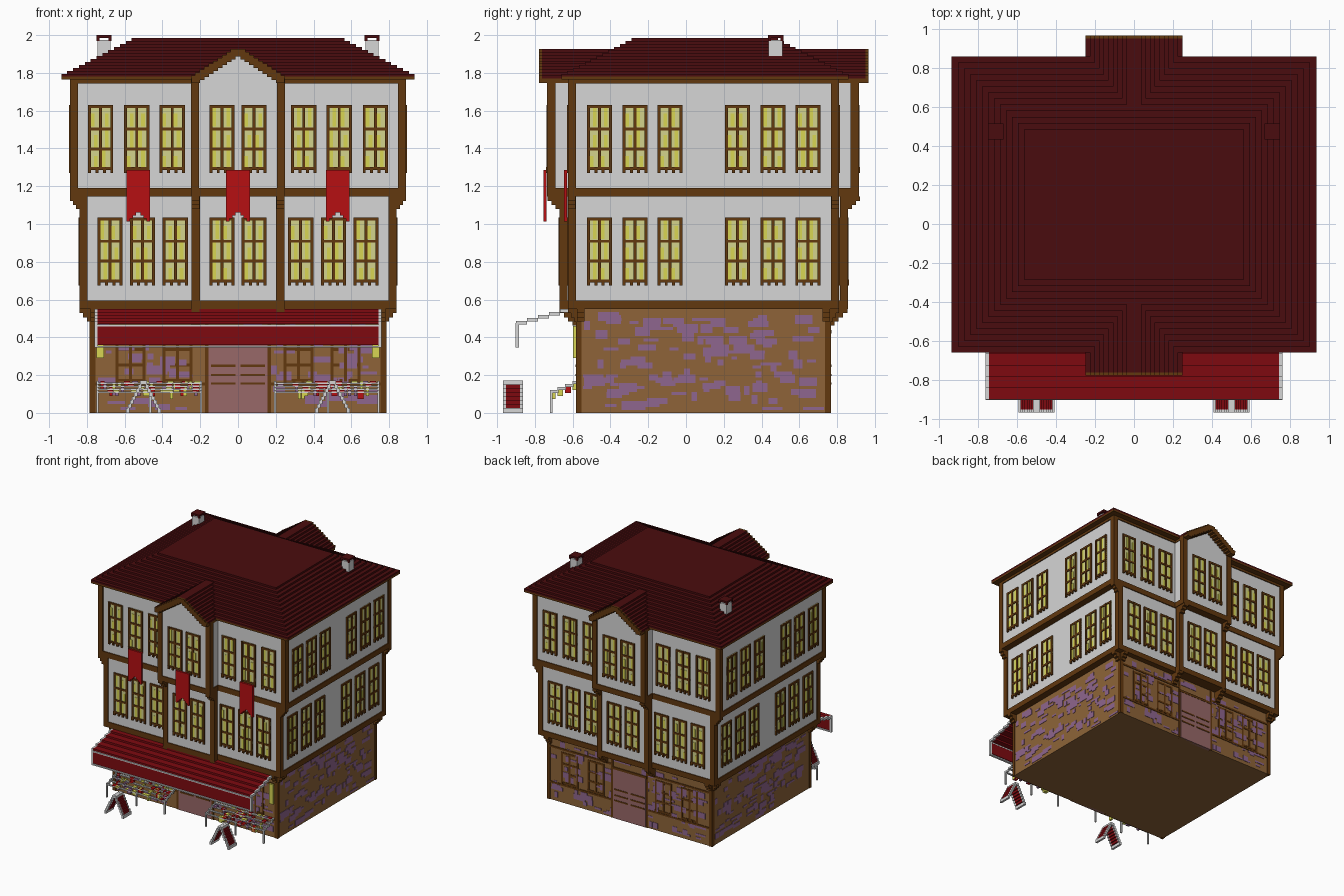
import bpy, bmesh, random

random.seed(4)
V = 0.0157  # block size

if "Cube" in bpy.data.objects:
    bpy.data.objects.remove(bpy.data.objects["Cube"], do_unlink=True)


def material(name, r, g, b):
    lin = [((c / 255 + 0.055) / 1.055) ** 2.4 if c > 10 else c / 255 / 12.92 for c in (r, g, b)]
    m = bpy.data.materials.new(name)
    m.use_nodes = True
    m.diffuse_color = (*lin, 1)
    m.node_tree.nodes["Principled BSDF"].inputs["Base Color"].default_value = (*lin, 1)
    return m


plaster = material("white_plaster", 214, 214, 214)
timber = material("brown_timber", 98, 56, 15)
tile = material("dark_red_tile", 74, 12, 14)
stone = material("brown_stone", 142, 100, 56)
violet = material("violet_stone", 143, 102, 142)
pale = material("pale_glass", 212, 212, 140)
yellow = material("yellow_glass", 216, 214, 84)
red = material("flag_red", 182, 16, 18)
crimson = material("awning_crimson", 126, 10, 16)
mauve = material("door_mauve", 152, 104, 104)


def build(name, mat, boxes):
    """One object out of boxes given as (x0, x1, y0, y1, z0, z1)."""
    bm = bmesh.new()
    for x0, x1, y0, y1, z0, z1 in boxes:
        vs = bmesh.ops.create_cube(bm, size=1)["verts"]
        bmesh.ops.scale(bm, vec=(x1 - x0, y1 - y0, z1 - z0), verts=vs)
        bmesh.ops.translate(bm, vec=((x0 + x1) / 2, (y0 + y1) / 2, (z0 + z1) / 2), verts=vs)
    mesh = bpy.data.meshes.new(name)
    bm.to_mesh(mesh)
    bm.free()
    mesh.materials.append(mat)
    ob = bpy.data.objects.new(name, mesh)
    bpy.context.collection.objects.link(ob)
    return ob


def on_wall(axis, sign, plane, u0, u1, d0, d1, z0, z1):
    """Box on a wall: u along it, d outward from the plane."""
    a, b = sorted((plane + sign * d0, plane + sign * d1))
    return (u0, u1, a, b, z0, z1) if axis == "y" else (a, b, u0, u1, z0, z1)


def mirror_x(boxes):
    return boxes + [(-b, -a, *rest) for a, b, *rest in boxes]


# Storeys: half width, front, back, bottom, top; main bodies and bays
ground = (0.78, -0.577, 0.762, 0, 0.55)
middle = (0.84, -0.625, 0.81, 0.55, 1.15)
upper = (0.89, -0.625, 0.81, 1.145, 1.77)
mid_bay = (0.245, -0.67, 0.857, 0.55, 1.15)
up_bay = (0.25, -0.735, 0.915, 1.145, 1.77)


def storey(name, w, y0, y1, z0, z1, top_beam):
    e, p = 0.008, 0.043
    build(name + "_walls", plaster, [(-w + e, w - e, y0 + e, y1 - e, z0 + e, z1)])
    frame = [(-w, w, y0, y1, z0, z0 + 0.046)]
    if top_beam:
        frame.append((-w, w, y0, y1, z1 - 0.025, z1))
    for ya, yb in ((y0, y0 + p), (y1 - p, y1)):
        frame += mirror_x([(w - p, w, ya, yb, z0, z1)])
    build(name + "_timber_frame", timber, frame)


storey("middle_storey", *middle, False)
storey("upper_storey", *upper, True)
storey("middle_bay", *mid_bay, False)
storey("upper_bay", *up_bay, False)

# Ground storey with scattered violet stones
gw, gy0, gy1, _, gz = ground
build("ground_storey_walls", stone, [(-gw, gw, gy0, gy1, 0, gz)])
walls = {"front": ("y", -1, gy0, -gw, gw), "back": ("y", 1, gy1, -gw, gw),
         "right": ("x", 1, gw, gy0, gy1), "left": ("x", -1, -gw, gy0, gy1)}
for side, (axis, sign, plane, u0, u1) in walls.items():
    stones = []
    for _ in range(115):
        w, h = V * random.randint(2, 7), V * random.randint(1, 3)
        u = random.uniform(u0 + 0.03, u1 - 0.03 - w)
        z = V * random.randint(1, 31)
        stones.append(on_wall(axis, sign, plane, u, u + w, -0.003, 0.003, z, z + h))
    build(side + "_violet_stones", violet, stones)

posts = []
for ya, yb in ((gy0 - 0.005, gy0 + 0.025), (gy1 - 0.025, gy1 + 0.005)):
    posts += mirror_x([(gw - 0.026, gw + 0.005, ya, yb, 0, gz),
                       (0.155, 0.175, ya, yb, 0, gz)])
    for z in (0.145, 0.45):
        posts += mirror_x([(0.16, gw, ya, yb, z, z + V)])
build("ground_timber_frame", timber, posts)

# Windows
frames, panes, glints = [], [], []


def window(wall, u, z, w=0.133, h=0.345):
    def put(to, a, b, d, lo, hi):
        to.append(on_wall(*wall, u + a, u + b, -0.02, d, z + lo, z + hi))
    r = w / 2
    put(panes, -r, r, -0.004, 0, h)
    for a in (-r, -V / 2, r - V):
        put(frames, a, a + V, 0.004, 0, h)
    for f in (0, 0.32, 0.64, 1):
        put(frames, -r, r, 0.003, f * (h - V), f * (h - V) + V)
    for k in range(4):
        put(frames, -r + k * (w - V) / 3, -r + k * (w - V) / 3 + V, 0.005, -V, V)
    for a in (-r + V, V / 2):
        for f in (0.02, 0.34, 0.67):
            s = random.choice((0, 1)) * V
            put(glints, a + s, a + s + V * 1.2, -0.002, f * h, (f + random.choice((0.2, 0.3))) * h)


for sign, k in ((-1, 1), (1, 2)):
    for storey_box, bay, z, us in ((upper, up_bay, 1.285, (0.348, 0.536, 0.727)),
                                   (middle, mid_bay, 0.69, (0.332, 0.506, 0.677))):
        for m in (-1, 1):
            for u in us:
                window(("y", sign, storey_box[k]), m * u, z)
            window(("y", sign, bay[k]), m * 0.085, z)
    for m in (-1, 1):
        for u in (0.32, 0.569):
            window(("y", sign, ground[k]), m * u, 0.165, 0.16, 0.27)
for sign in (-1, 1):
    for body, z in ((upper, 1.285), (middle, 0.69)):
        for u in (-0.458, -0.27, -0.085, 0.272, 0.46, 0.645):
            window(("x", sign, sign * body[0]), u, z)
build("window_frames", timber, frames)
build("window_panes", pale, panes)
build("window_glints", yellow, glints)

# Double doors, front and back
doors, slots = [], []
for side in ("front", "back"):
    wall = walls[side][:3]
    doors.append(on_wall(*wall, -0.155, 0.155, -0.02, 0.006, 0, 0.42))
    for z in (0.155, 0.2, 0.25):
        for m in (-0.077, 0.077):
            slots.append(on_wall(*wall, m - 0.065, m + 0.065, 0, 0.009, z - 0.006, z + 0.006))
    slots.append(on_wall(*wall, -0.165, 0.165, -0.02, 0.008, 0.42, 0.44))
build("doors", mauve, doors)
build("door_slots", timber, slots)

# Stepped brackets under the overhangs
brackets = []


def bracket(axis, sign, plane, reach, u, z, n=4, w=0.04):
    for i in range(n):
        brackets.append(on_wall(axis, sign, plane, u - w / 2, u + w / 2, -0.01,
                                reach * (n - i) / n, z - (i + 1) * 0.022, z - i * 0.022))


for sign, k in ((-1, 1), (1, 2)):
    for m in (-1, 1):
        bracket("y", sign, ground[k], 0.093, m * 0.225, 0.55)
        bracket("y", sign, mid_bay[k], 0.064, m * 0.225, 1.145, 3)
        bracket("y", sign, ground[k], 0.047, m * 0.76, 0.55, 3)
        bracket("x", m, m * gw, 0.06, ground[k] - sign * 0.02, 0.55, 3)
        bracket("x", m, m * middle[0], 0.05, middle[k] - sign * 0.02, 1.145, 3)
build("overhang_brackets", timber, brackets)

# Stepped hip roof
build("eave_board", timber, [(-0.935, 0.935, -0.66, 0.86, 1.765, 1.78)])
steps = []
for i in range(13):
    s = 0.031 * i
    steps.append((-0.935 + s, 0.935 - s, -0.66 + s, 0.86 - s, 1.78 + V * i - V * (i > 0), 1.795 + V * i))
build("hip_roof", tile, steps)

# Arched cross gable over the bays
cover, lining, infill = [], [], []
g0, g1 = -0.778, 0.967
for k in range(10):
    hw, z = 0.25 - 0.0235 * k, 1.77 + V * k
    inner = max(hw - 0.05, 0)
    cover += mirror_x([(inner, hw, g0 + V, g1 - V, z, z + V)])
    for ya, yb in ((g0, g0 + V), (g1 - V, g1)):
        lining += mirror_x([(inner, hw, ya, yb, z, z + V)])
    lining += mirror_x([(inner, hw - 0.004, g0, g1, z - V * 1.5, z)])
    infill.append((-hw + 0.02, hw - 0.02, -0.727, 0.907, z - V, z))
build("gable_roof", tile, cover)
build("gable_rim", timber, lining)
build("gable_infill", plaster, infill)

# Chimneys
build("chimneys", plaster, mirror_x([(0.675, 0.745, 0.438, 0.512, 1.86, 1.975)]))
build("chimney_caps", tile, mirror_x([(0.67, 0.75, 0.434, 0.516, 1.985, 2.0)] + [
    (x, x + V, y, y + V, 1.97, 1.99) for x in (0.67, 0.734) for y in (0.434, 0.5)]))

# Swallow-tailed banners
banners = []
for x, y in ((-0.528, -0.645), (0, -0.755), (0.528, -0.645)):
    banners.append((x - 0.063, x + 0.063, y, y + V, 1.06, 1.285))
    for i in range(3):
        for m in (-1, 1):
            a, b = sorted((x + m * 0.063, x + m * (0.012 + 0.016 * i)))
            banners.append((a, b, y, y + V, 1.06 - V * (i + 1), 1.06 - V * i))
build("banners", red, banners)

# Awning with pale edging
cloth, edging = [], []
for i in range(5):
    y, z = -0.61 - 0.058 * i, 0.55 - V * i
    cloth.append((-0.745, 0.745, y - 0.058, y, z - V, z))
    edging += mirror_x([(0.745, 0.761, y - 0.058, y, z - V * 1.2, z)])
cloth.append((-0.745, 0.745, -0.9, -0.885, 0.36, 0.46))
edging += mirror_x([(0.745, 0.761, -0.902, -0.884, 0.345, 0.475)])
for z in (0.345, 0.457):
    edging.append((-0.755, 0.755, -0.903, -0.884, z, z + 0.01))
build("awning", crimson, cloth)
build("awning_edging", plaster, edging)
build("wall_lanterns", yellow, mirror_x([(0.71, 0.748, -0.597, -0.577, 0.29, 0.46)]))

# Market stands with produce
rails, produce = [], {"red": [], "yellow": [], "violet": []}
for x0, x1 in ((-0.75, -0.19), (0.19, 0.75)):
    for j in range(4):
        y, z = -0.72 + 0.04 * j, 0.105 + V * j
        rails.append((x0, x1, y, y + V, z, z + 0.009))
        for x in (x0, x1 - 0.012):
            rails.append((x, x + 0.012, y, y + 0.045, z, z + V))
        for _ in range(11):
            x = random.uniform(x0 + 0.02, x1 - 0.04)
            low = random.choice((0, 0, V, 2 * V))
            kind = random.choice(("red", "red", "yellow", "yellow", "violet"))
            produce[kind].append((x, x + V * random.choice((1, 2)), y, y + 0.03, z - low, z + V))
    for x in (x0, (x0 + x1) / 2, x1 - 0.012):
        rails.append((x, x + 0.012, -0.72, -0.706, 0, 0.11))
build("stand_rails", plaster, rails)
for kind, mat in (("red", red), ("yellow", yellow), ("violet", violet)):
    build(kind + "_produce", mat, produce[kind])

# Folding pavement boards
board, trim = [], []
for c in (-0.5, 0.5):
    for m in (-1, 1):
        for i in range(8):
            x, z = c + m * (0.083 - 0.0105 * i), 0.021 * i + 0.004
            xs = (x - 0.009, x + 0.009)
            if 0 < i < 7:
                board.append((*xs, -0.952, -0.878, z, z + 0.021))
                trim += [(*xs, -0.968, -0.952, z, z + 0.021), (*xs, -0.878, -0.862, z, z + 0.021)]
            else:
                trim.append((*xs, -0.968, -0.862, z - 0.004 * (i == 0), z + 0.021))
build("pavement_boards", crimson, board)
build("pavement_board_trim", plaster, trim)
